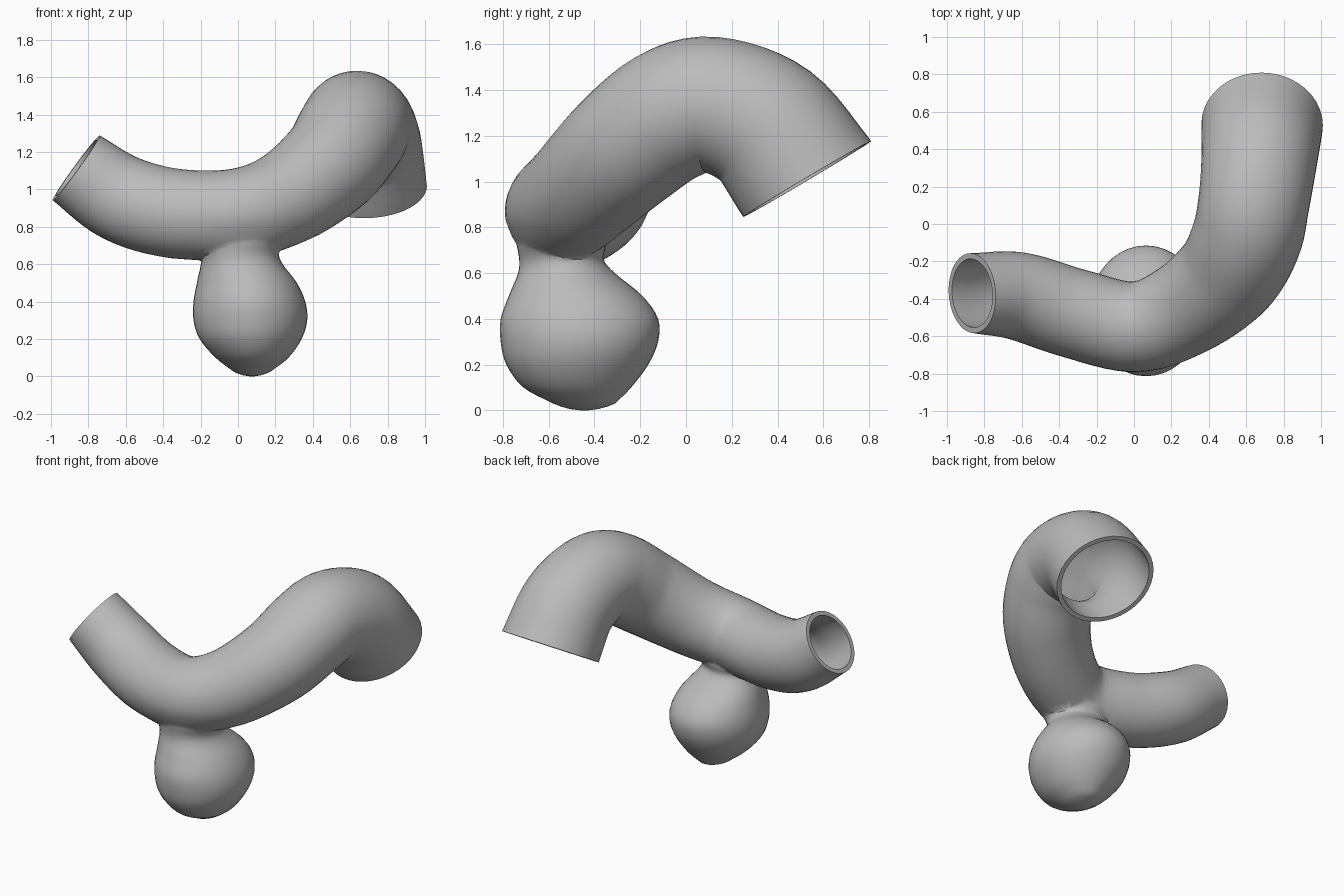
import bpy, bmesh, math
from mathutils import Vector

if "Cube" in bpy.data.objects:
    bpy.data.objects.remove(bpy.data.objects["Cube"], do_unlink=True)

grey = bpy.data.materials.new("plain grey")
grey.use_nodes = True
GREY = (0.5, 0.5, 0.5, 1)
grey.diffuse_color = GREY
grey.node_tree.nodes["Principled BSDF"].inputs["Base Color"].default_value = GREY

SIDES = 40
WALL = 0.03

# Vessel centre line: x, y, z, radius
PATH = [(-.865, -.37, 1.115, .214), (-.62, -.385, .95, .235), (-.33, -.475, .87, .24),
        (0, -.55, .87, .242), (.26, -.46, .955, .255), (.49, -.28, 1.13, .28),
        (.6, -.08, 1.285, .295), (.64, .11, 1.337, .297), (.67, .35, 1.24, .31),
        (.685, .53, 1.012, .325)]
START_DIR = Vector((.8, .06, -.58)).normalized()
END_DIR = Vector((.02, .51, -.86)).normalized()

# Sac outline: z, left x, right x, front y, back y
SAC = [(.03, -.03, .18, -.58, -.31), (.1, -.12, .27, -.71, -.24), (.2, -.205, .34, -.785, -.165),
       (.3, -.238, .37, -.81, -.122), (.4, -.238, .36, -.81, -.122), (.5, -.22, .315, -.775, -.19),
       (.6, -.2, .24, -.735, -.31), (.66, -.2, .22, -.73, -.36), (.72, -.21, .25, -.74, -.35),
       (.8, -.23, .3, -.74, -.38)]


def spline(keys, steps):
    """Smooth curve through rows of numbers."""
    keys = [Vector(k) for k in keys]
    ext = [2 * keys[0] - keys[1]] + keys + [2 * keys[-1] - keys[-2]]
    out = []
    for a, b, c, d in zip(ext, ext[1:], ext[2:], ext[3:]):
        for i in range(steps):
            t = i / steps
            out.append(b + (c - a) * (t / 2) + (2 * a - 5 * b + 4 * c - d) * (t * t / 2)
                       + (3 * b - a - 3 * c + d) * (t ** 3 / 2))
    return out + [keys[-1]]


def skin(name, rings):
    """Closed solid through a list of rings of points."""
    bm = bmesh.new()
    loops = [[bm.verts.new(p) for p in ring] for ring in rings]
    for lo, hi in zip(loops, loops[1:]):
        for i in range(SIDES):
            j = (i + 1) % SIDES
            bm.faces.new((lo[i], lo[j], hi[j], hi[i]))
    bm.faces.new(loops[0][::-1])
    bm.faces.new(loops[-1])
    bmesh.ops.recalc_face_normals(bm, faces=bm.faces)
    mesh = bpy.data.meshes.new(name)
    bm.to_mesh(mesh)
    bm.free()
    mesh.materials.append(grey)
    obj = bpy.data.objects.new(name, mesh)
    bpy.context.collection.objects.link(obj)
    return obj


def tube(name, inset, overshoot):
    rows = spline(PATH, 6)
    pts = [r.to_3d() if len(r) == 3 else Vector(r[:3]) for r in rows]
    dirs = [START_DIR] + [(c - a).normalized() for a, c in zip(pts, pts[2:])] + [END_DIR]
    # ease the end sections toward their cut planes
    dirs[1] = (dirs[1] + START_DIR).normalized()
    dirs[-2] = (dirs[-2] + END_DIR).normalized()
    radii = [r[3] - inset for r in rows]
    if overshoot:
        pts = [pts[0] - START_DIR * overshoot] + pts + [pts[-1] + END_DIR * overshoot]
        dirs = [dirs[0]] + dirs + [dirs[-1]]
        radii = [radii[0]] + radii + [radii[-1]]
    side = Vector((0, 1, 0))
    rings = []
    for p, d, r in zip(pts, dirs, radii):
        side = (side - d * side.dot(d)).normalized()
        up = d.cross(side)
        rings.append([p + r * (math.cos(a) * side + math.sin(a) * up)
                      for a in (math.tau * i / SIDES for i in range(SIDES))])
    return skin(name, rings)


def sac(name, inset):
    rings = []
    rows = spline(SAC, 4)
    first = rows[0]
    # rounded bottom cap below the first outline row
    cap = []
    for k in (.12, .45, .75):
        cx, cy = (first[1] + first[2]) / 2, (first[3] + first[4]) / 2
        hx, hy = (first[2] - first[1]) / 2 * k, (first[4] - first[3]) / 2 * k
        cap.append((first[0] * k * k, cx - hx, cx + hx, cy - hy, cy + hy))
    rows = cap + list(rows)
    mid = .34
    for z, x0, x1, y0, y1 in rows:
        k = 1 - inset / .31
        z = mid + (z - mid) * k if z < mid else z
        rings.append([((x0 + x1) / 2 + (x1 - x0) / 2 * k * math.cos(a),
                       (y0 + y1) / 2 + (y1 - y0) / 2 * k * math.sin(a), z)
                      for a in (math.tau * i / SIDES for i in range(SIDES))])
    return skin(name, rings)


def combine(target, other, operation):
    mod = target.modifiers.new(operation, 'BOOLEAN')
    mod.operation, mod.object, mod.solver = operation, other, 'EXACT'
    bpy.context.view_layer.objects.active = target
    bpy.ops.object.modifier_apply(modifier=mod.name)
    bpy.data.objects.remove(other, do_unlink=True)


# Outer wall: bent vessel joined to its hanging sac
vessel = tube("vessel_with_sac", 0, 0)
combine(vessel, sac("sac", 0), 'UNION')

# Soften the crease around the neck
group = vessel.vertex_groups.new(name="neck")
group.add([v.index for v in vessel.data.vertices
           if .56 < v.co.z < .82 and -.32 < v.co.x < .4], 1, 'REPLACE')
soft = vessel.modifiers.new("soften", 'SMOOTH')
soft.vertex_group, soft.factor, soft.iterations = "neck", .5, 4
bpy.context.view_layer.objects.active = vessel
bpy.ops.object.modifier_apply(modifier=soft.name)

# Hollow bore, open at both ends
combine(vessel, tube("bore", WALL, .05), 'DIFFERENCE')

bpy.ops.object.select_all(action='DESELECT')
vessel.select_set(True)
bpy.context.view_layer.objects.active = vessel
bpy.ops.object.shade_smooth_by_angle(angle=math.radians(40))
